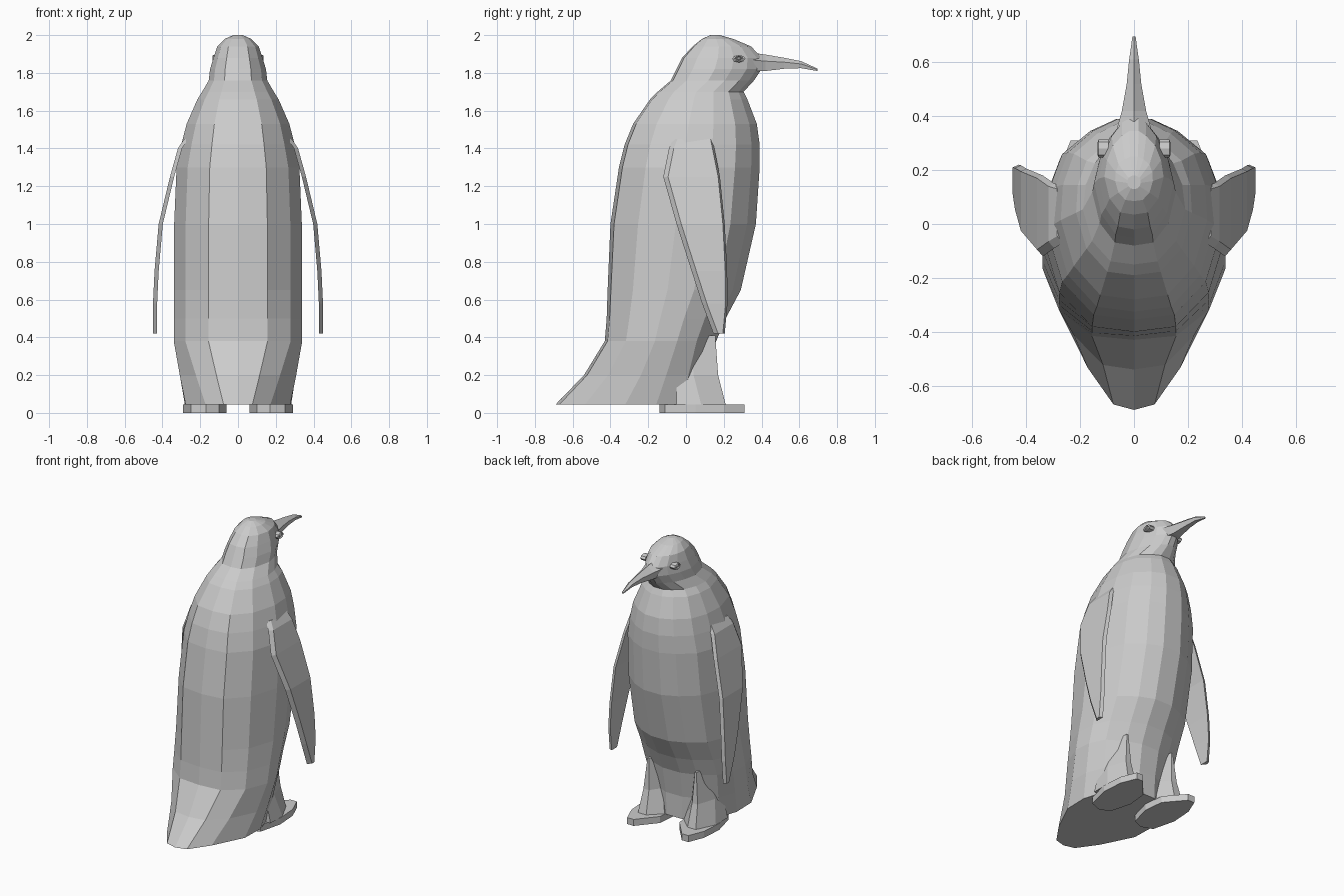
import bpy, bmesh
from math import cos, sin, tau


def loft(name, rings):
    """Skin equal-length closed rings of points and cap both ends."""
    bm = bmesh.new()
    loops = [[bm.verts.new(p) for p in ring] for ring in rings]
    for a, b in zip(loops, loops[1:]):
        for i in range(len(a)):
            j = (i + 1) % len(a)
            bm.faces.new((a[i], a[j], b[j], b[i]))
    bm.faces.new(loops[0])
    bm.faces.new(loops[-1])
    bmesh.ops.recalc_face_normals(bm, faces=bm.faces)
    mesh = bpy.data.meshes.new(name)
    bm.to_mesh(mesh)
    bm.free()
    obj = bpy.data.objects.new(name, mesh)
    bpy.context.collection.objects.link(obj)
    return obj


def pair(name, rings):
    """Loft a part on the +x side and its mirror image on the -x side."""
    for side, s in (("right", 1), ("left", -1)):
        loft(f"{side}_{name}", [[(s * x, y, z) for x, y, z in r] for r in rings])


# Body and head: unit egg section, back to belly
HALF = [(0.46, -0.95), (0.82, -0.62), (1, -0.1), (0.97, 0.3), (0.82, 0.65), (0.5, 0.88)]
SECTION = [(0, -1)] + HALF + [(0.2, 1), (-0.2, 1)] + [(-u, v) for u, v in reversed(HALF)]


def section(z, back, front, width, tail=0, face=0):
    c, h = (back + front) / 2, (front - back) / 2
    return [(u * width * (1 - tail * max(0, -v) - face * max(0, v)), c + h * v, z)
            for u, v in SECTION]


# z, back y, front y, half width, tail pinch, face pinch
BODY = [
    (0.045, -0.69, 0.13, 0.29, 0.45),
    (0.20, -0.54, 0.13, 0.315, 0.22),
    (0.38, -0.43, 0.16, 0.34),
    (0.50, -0.42, 0.21, 0.34),
    (0.65, -0.415, 0.29, 0.34),
    (1.00, -0.40, 0.37, 0.338),
    (1.30, -0.355, 0.39, 0.325),
    (1.42, -0.325, 0.39, 0.30),
    (1.53, -0.28, 0.375, 0.272),
    (1.66, -0.19, 0.325, 0.215),
    (1.70, -0.15, 0.305, 0.19, 0, 0.1),
    (1.76, -0.08, 0.36, 0.155, 0, 0.3),
    (1.82, -0.05, 0.40, 0.148, 0, 0.4),
    (1.88, -0.02, 0.40, 0.13, 0, 0.35),
    (1.94, 0.035, 0.345, 0.11, 0, 0.2),
    (1.98, 0.085, 0.25, 0.07),
    (2.00, 0.13, 0.18, 0.025),
]
loft("body_and_head", [section(*row) for row in BODY])

# Beak: y, half width, bottom z, top z
BEAK = [(0.33, 0.07, 1.81, 1.91), (0.42, 0.045, 1.81, 1.897), (0.52, 0.027, 1.822, 1.88),
        (0.61, 0.018, 1.825, 1.862), (0.695, 0.006, 1.81, 1.823)]
loft("beak", [[(0, y, t), (w, y, b + (t - b) * 0.6), (w * 0.7, y, b),
               (-w * 0.7, y, b), (-w, y, b + (t - b) * 0.6)] for y, w, b, t in BEAK])

# Flippers: z, back y, front y, outer x
WING = [(1.45, -0.07, 0.14, 0.285), (1.40, -0.09, 0.15, 0.318), (1.25, -0.12, 0.18, 0.36),
        (1.0, -0.05, 0.205, 0.42), (0.75, 0.03, 0.218, 0.442),
        (0.58, 0.085, 0.22, 0.45), (0.42, 0.145, 0.205, 0.45)]
pair("flipper", [[(x - 0.022, b, z), (x, b + 0.025, z), (x, f - 0.01, z), (x - 0.022, f, z)]
                 for z, b, f, x in WING])

# Legs: z, inner x, outer x, front y
LEG = [(0.045, 0.075, 0.285, 0.21), (0.2, 0.11, 0.25, 0.17), (0.41, 0.16, 0.2, 0.155)]
pair("leg", [[(i, -0.05, z), (i, f - 0.08, z), (i + (o - i) * 0.4, f, z),
              (i + (o - i) * 0.7, f, z), (o, f - 0.13, z), (o, -0.05, z)]
             for z, i, o, f in LEG])

# Feet: flat plates
FOOT = [(0.10, -0.11), (0.17, -0.14), (0.25, -0.11), (0.29, 0.05),
        (0.28, 0.2), (0.235, 0.31), (0.185, 0.31), (0.075, 0.18), (0.06, 0.04)]
pair("foot", [[(x, y, z) for x, y in FOOT] for z in (0, 0.045)])

# Eyes: raised ring with a recessed pupil
EYE = [(0.095, 1), (0.131, 1), (0.135, 0.7), (0.127, 0.45), (0.134, 0.2)]
pair("eye", [[(x, 0.28 + 0.034 * r * cos(tau * k / 8), 1.875 + 0.02 * r * sin(tau * k / 8))
              for k in range(8)] for x, r in EYE])
